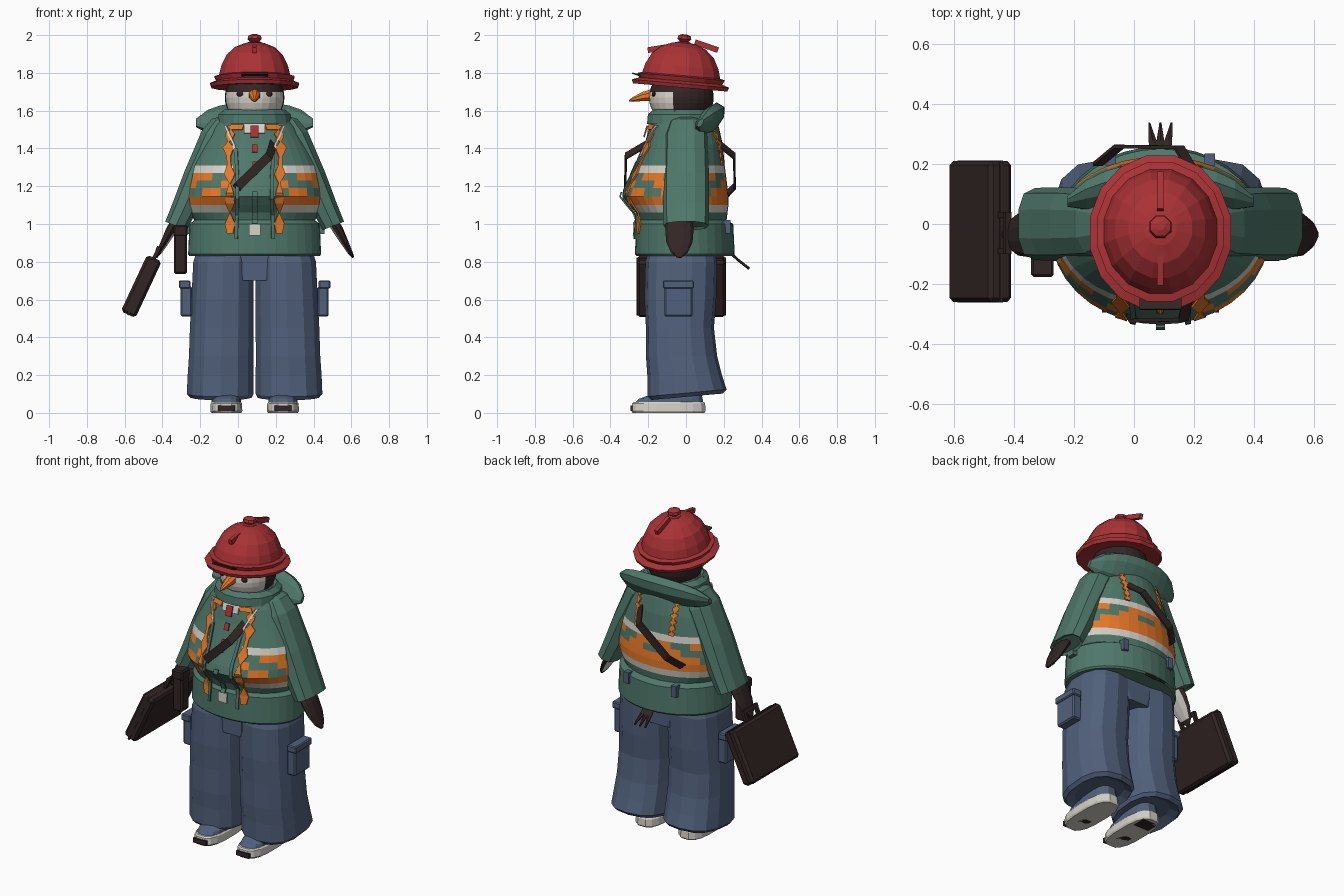
import bpy, bmesh, math
from mathutils import Vector, Matrix

if "Cube" in bpy.data.objects:
    bpy.data.objects.remove(bpy.data.objects["Cube"])

CX = 0.088  # centre line of the figure


def mat(name, rgb):
    m = bpy.data.materials.new(name)
    m.diffuse_color = (*rgb, 1)
    m.use_nodes = True
    m.node_tree.nodes["Principled BSDF"].inputs["Base Color"].default_value = m.diffuse_color
    return m


GREEN = mat("jacket green", (0.078, 0.185, 0.145))
BLUE = mat("denim blue", (0.082, 0.118, 0.2))
RED = mat("helmet red", (0.40, 0.032, 0.036))
DARK = mat("dark brown", (0.032, 0.018, 0.018))
ORANGE = mat("safety orange", (0.80, 0.19, 0.02))
WHITE = mat("off white", (0.66, 0.64, 0.57))


def finish(name, bm, mats, rule=None):
    bmesh.ops.recalc_face_normals(bm, faces=bm.faces[:])
    if rule:
        for f in bm.faces:
            f.material_index = rule(f.calc_center_median(), f.normal)
    me = bpy.data.meshes.new(name)
    bm.to_mesh(me)
    bm.free()
    for m in mats:
        me.materials.append(m)
    ob = bpy.data.objects.new(name, me)
    bpy.context.collection.objects.link(ob)
    return ob


def loft(name, rings, mats, rule=None, caps=True):
    bm = bmesh.new()
    vs = [[bm.verts.new(p) for p in r] for r in rings]
    n = len(vs[0])
    for a, b in zip(vs, vs[1:]):
        for i in range(n):
            bm.faces.new((a[i], a[(i + 1) % n], b[(i + 1) % n], b[i]))
    if caps:
        bm.faces.new(vs[0])
        bm.faces.new(vs[-1])
    return finish(name, bm, mats, rule)


def oval(c, u, v, n, p=1.0):
    """Ring round c with half axes u and v; p below 1 makes it boxier."""
    c, u, v, out = Vector(c), Vector(u), Vector(v), []
    for i in range(n):
        a = 2 * math.pi * (i + 0.5) / n
        ca, sa = math.cos(a), math.sin(a)
        out.append(c + u * math.copysign(abs(ca) ** p, ca) + v * math.copysign(abs(sa) ** p, sa))
    return out


def box(name, c, size, m, rot=(0, 0, 0), bevel=0.0):
    bm = bmesh.new()
    bmesh.ops.create_cube(bm, size=1)
    bmesh.ops.scale(bm, vec=size, verts=bm.verts)
    if bevel:
        bmesh.ops.bevel(bm, geom=bm.edges[:], offset=bevel, segments=1, affect='EDGES')
    ob = finish(name, bm, [m])
    ob.location, ob.rotation_euler = c, rot
    return ob


def ball(name, c, r, m, n=12, rule=None):
    bm = bmesh.new()
    bmesh.ops.create_uvsphere(bm, u_segments=n, v_segments=n * 2 // 3, radius=1)
    bmesh.ops.scale(bm, vec=r, verts=bm.verts)
    bmesh.ops.translate(bm, vec=c, verts=bm.verts)
    return finish(name, bm, m if isinstance(m, list) else [m], rule)


# Jacket body: height, half width, front depth, back depth
PROFILE = [(0.83, .345, .26, .25), (0.84, .352, .27, .258), (1.0, .345, .265, .25), (1.02, .32, .25, .215),
           (1.06, .345, .265, .22), (1.10, .36, .30, .225), (1.145, .365, .335, .225), (1.19, .36, .32, .22),
           (1.23, .352, .30, .215), (1.27, .345, .28, .21), (1.31, .335, .262, .205), (1.42, .28, .22, .195),
           (1.51, .225, .195, .175), (1.56, .18, .175, .15), (1.60, .14, .155, .12)]


def body_at(z):
    for a, b in zip(PROFILE, PROFILE[1:]):
        if z <= b[0]:
            t = max(0, (z - a[0]) / (b[0] - a[0]))
            return [a[i] + (b[i] - a[i]) * t for i in (1, 2, 3)]
    return PROFILE[-1][1:]


def body_y(off, z, side=-1):
    hx, yf, yb = body_at(z)
    k = math.sqrt(max(0, 1 - (off / hx) ** 2))
    return -0.03 - (yf - 0.03) * k if side < 0 else -0.03 + (yb + 0.03) * k


def jacket_rule(c, n):
    off = c.x - CX
    if abs(n.z) > 0.95 or (c.y < -0.05 and abs(off) < 0.11):
        return 0
    if 1.27 < c.z < 1.31 or 1.06 < c.z < 1.10:
        return 2
    if 1.10 < c.z < 1.27:
        patch = math.sin(31 * abs(off) + 60 * c.z) + 0.5 * math.sin(17 * c.y + 3)
        return 1 if c.z < 1.145 or patch > (-0.6 if c.z < 1.19 else 0.1) else 0
    return 0


rings = []
for z, hx, yf, yb in PROFILE:
    r = []
    for i in range(36):
        a = 2 * math.pi * i / 36
        d = yb + 0.03 if math.sin(a) > 0 else yf - 0.03
        r.append((CX + hx * math.cos(a), -0.03 + d * math.sin(a), z))
    rings.append(r)
loft("jacket_body", rings, [GREEN, ORANGE, WHITE], jacket_rule)


# Ribbons that hug the jacket, points are (offset, height)
def ribbon(name, pts, w, m, side=-1, lift=0.006, jag=0.0, steps=14):
    bm, prev = bmesh.new(), None
    for i in range(steps + 1):
        t = i / steps * (len(pts) - 1)
        k = min(int(t), len(pts) - 2)
        f = t - k
        x, z = (pts[k][j] + (pts[k + 1][j] - pts[k][j]) * f for j in (0, 1))
        h = w / 2 + (jag * math.sin(i * 2.3) if jag else 0)
        row = [bm.verts.new((CX + x + s * h, body_y(x + s * h, z, side) + side * lift, z)) for s in (-1, 1)]
        if prev:
            bm.faces.new((prev[0], prev[1], row[1], row[0]))
        prev = row
    ob = finish(name, bm, [m])
    mod = ob.modifiers.new("thickness", 'SOLIDIFY')
    mod.thickness, mod.offset = 0.008, 0
    return ob


for s in (-1, 1):
    ribbon("vest_edge", [(s * .13, .95), (s * .13, 1.2), (s * .14, 1.42), (s * .12, 1.52)], .032, ORANGE, jag=.014)
    ribbon("vest_back_edge", [(s * .12, 1.31), (s * .13, 1.5)], .025, ORANGE, side=1, jag=.01)
    ribbon("front_cord", [(s * .098, .92), (s * .09, 1.22), (s * .1, 1.4)], .018, GREEN, lift=.014)
    ribbon("white_drawstring", [(s * .10, 1.36), (s * .11, 1.42), (s * .155, 1.52)], .013, WHITE, lift=.012)
    ribbon("shoulder_tab", [(s * .10, 1.50), (s * .09, 1.525)], .07, ORANGE, lift=.01, steps=3)
ribbon("chest_white", [(0, 1.48), (0, 1.59)], .11, WHITE)
ribbon("red_tag", [(0, 1.46), (0, 1.52)], .042, RED, lift=.014)
ribbon("zip_tag", [(0, 1.26), (0, 1.33)], .025, RED, lift=.01)
ribbon("chest_tag", [(0, 1.38), (0, 1.42)], .03, RED, lift=.01)
ribbon("white_hem_tag", [(0, .94), (0, 1.0)], .06, WHITE, lift=.012)
ribbon("hem_pull", [(0, 1.0), (0, 1.17)], .03, GREEN, lift=.015)
for s in (-1, 1):
    box("hem_toggle", (CX + s * .355, -.02, .975), (.03, .05, .055), GREEN)
    box("back_buckle", (CX + s * .165, .215, .985), (.035, .04, .07), BLUE)
    # pointed collar flap
    loft("collar_flap", [[(CX + s * .06, -.185, 1.53), (CX + s * .17, -.12, 1.5), (CX + s * .17, -.06, 1.6), (CX + s * .10, -.13, 1.585)],
                         [(CX + s * .07, -.16, 1.53), (CX + s * .17, -.08, 1.5), (CX + s * .15, -.03, 1.6), (CX + s * .09, -.10, 1.585)]], [GREEN])


# Shoulder strap, front and back runs
def strap(name, pts, w=0.034, t=0.012):
    rr = []
    for x, y, z in pts:
        rr.append([(x + a * w / 2, y + b * t / 2, z - a * w / 2) for a, b in ((-1, -1), (1, -1), (1, 1), (-1, 1))])
    loft(name, rr, [DARK])


strap("front_strap", [(.19, -.19, 1.435), (.165, -.318, 1.36), (.0, -.322, 1.2), (-.01, -.30, 1.185)])
strap("back_strap", [(.2, .17, 1.43), (.15, .255, 1.36), (-.05, .258, 1.2), (-.12, .2, 1.14)])

# Hood lying behind the neck
ax, th = Vector((0, .055, .085)), Vector((0, .045, -.028))
hood = []
for i in range(11):
    t = -1 + 0.2 * i
    k = max(0.25, (1 - abs(t) ** 3) ** 0.5)
    c = (CX + .31 * t, .135 - .06 * t * t, 1.555 - .02 * t * t)
    hood.append(oval(c, ax * k * 0.95, th * k, 8, 0.8))
loft("hood", hood, [GREEN])
loft("neck_collar", [oval((CX, -.02, z), (r, 0, 0), (0, r * .95, 0), 16)
                     for z, r in ((1.53, .20), (1.58, .195), (1.605, .165), (1.59, .14))], [GREEN])

# Sleeves and flipper hands
out = Vector((.93, 0, .37))
for s in (-1, 1):
    def limb(secs, y, n, p=1.0):
        return [oval((CX + s * o, y, z), (s * out.x * t, 0, out.z * t), (0, d, 0), n, p) for o, z, t, d in secs]
    loft("sleeve", limb([(.13, 1.565, .03, .05), (.16, 1.53, .075, .09), (.20, 1.46, .09, .115), (.30, 1.25, .08, .122),
                         (.37, 1.09, .07, .122), (.417, .99, .063, .12), (.412, 1.0, .05, .10)], 0.0, 10, 0.8), [GREEN])
    loft("hand", limb([(.41, 1.02, .03, .07), (.44, .97, .03, .075), (.475, .905, .022, .07),
                       (.505, .85, .014, .045), (.522, .822, .006, .012)], -.035, 10), [DARK, WHITE],
         lambda c, n, s=s: 1 if n.x * s < -0.75 and c.z > 0.87 else 0)

# Head, eyes and beak
ball("head", (CX, -.025, 1.67), (.158, .172, .15), [DARK, WHITE], 24,
     lambda c, n: 1 if c.y < -.075 and c.z < 1.712 else 0)
for s in (-1, 1):
    ball("eye", (CX + s * .07, -.168, 1.688), (.026, .014, .016), DARK, 8)
loft("beak", [oval((CX, y, z), (w, 0, 0), (0, 0, h), 8) for y, z, w, h in
              ((-.17, 1.685, .034, .036), (-.23, 1.675, .028, .026), (-.28, 1.66, .014, .014), (-.302, 1.652, .004, .004))], [ORANGE])

# Helmet, tilted slightly back
hat = [(.14, -.005), (.232, -.012), (.24, .008), (.205, .022), (.216, .045), (.192, .052), (.18, .10),
       (.152, .158), (.108, .2), (.055, .222), (.02, .228)]
T = Matrix.Translation((CX, -.03, 1.735)) @ Matrix.Rotation(math.radians(-5), 4, 'X')
parts = [loft("helmet", [oval((0, 0, z), (r, 0, 0), (0, r * 1.1, 0), 16) for r, z in hat], [RED]),
         loft("helmet_knob", [oval((0, 0, z), (r, 0, 0), (0, r, 0), 8) for r, z in
                              ((.045, .215), (.038, .228), (.025, .232), (.04, .245), (.036, .262), (.015, .27))], [RED]),
         box("front_ridge", (0, -.135, .183), (.022, .11, .03), RED, (math.radians(14), 0, 0)),
         box("back_ridge", (0, .12, .218), (.022, .13, .03), RED, (math.radians(-14), 0, 0)),
         box("visor_trim", (0, -.23, .035), (.14, .06, .008), DARK, (math.radians(-12), 0, 0))]
for p in parts:
    p.matrix_world = T @ Matrix.LocRotScale(p.location, p.rotation_euler, None)

# Trouser legs with cargo pockets, and shoes
LEG = [(.88, .15, .15, -.19, .15), (.80, .165, .163, -.215, .165), (.6, .17, .168, -.22, .16), (.45, .174, .172, -.212, .148),
       (.3, .177, .174, -.212, .165), (.2, .18, .178, -.205, .19), (.105, .182, .18, -.205, .215),
       (.085, .178, .165, -.19, .195), (.11, .17, .12, -.15, .15)]
for s in (-1, 1):
    loft("trouser_leg", [[Vector((q.x, q.y, q.z + .09 * q.y * (z < .15))) for q in
                          oval((CX + s * o, (y0 + y1) / 2, z), (hx, 0, 0), (0, (y1 - y0) / 2, 0), 14, 0.8)]
                         for z, o, hx, y0, y1 in LEG], [BLUE])
    box("cargo_pocket", (CX + s * .362, -.04, .59), (.06, .15, .16), BLUE, bevel=.008)
    box("pocket_flap", (CX + s * .37, -.04, .68), (.062, .165, .042), BLUE, bevel=.006)
    sx = CX + s * .15

    def slab(secs):
        return [oval((sx, (a + b) / 2, z), (w, 0, 0), (0, (b - a) / 2, 0), 16, 0.7) for z, w, a, b in secs]
    loft("shoe_sole", slab([(0, .08, -.285, .10), (.01, .086, -.292, .106), (.05, .084, -.288, .104), (.058, .078, -.28, .098)]), [WHITE])
    loft("shoe_upper", slab([(.05, .079, -.275, .095), (.075, .078, -.25, .09), (.10, .07, -.18, .085), (.14, .06, -.10, .08)]), [BLUE])
    box("toe_plate", (sx, -.288, .024), (.09, .012, .03), DARK)
    box("sole_grip", (sx, .03, .003), (.11, .09, .006), DARK)
    box("sole_grip_front", (sx, -.17, .003), (.08, .06, .006), DARK)
loft("trouser_seat", [oval((CX, -.02, z), (w, 0, 0), (0, .17, 0), 16, .8) for z, w in ((.70, .2), (.78, .31), (.85, .32))], [BLUE])

# Three-pronged tail
for k in (-1, 0, 1):
    loft("tail_feather", [oval((CX + x, y, z), (w, 0, 0), (0, .004, .006), 6) for x, y, z, w in
                          ((k * .012, .2, .88, .02), (k * .026, .275, .81, .015), (k * .037, .335, .763, .004))], [DARK])

# Briefcase, handle and side pouch
tilt = (0, math.radians(25), 0)
box("briefcase", (-.512, -.025, .67), (.085, .47, .33), DARK, tilt, .014)
box("case_seam", (-.512, -.025, .67), (.012, .474, .334), DARK, tilt)
for y in (-.09, .03):
    box("handle_post", (-.432, y, .845), (.02, .02, .06), DARK, tilt)
box("handle_grip", (-.422, -.03, .87), (.022, .14, .022), DARK, tilt)
box("side_pouch", (-.305, -.135, .865), (.07, .075, .26), DARK, bevel=.01)
box("pouch_lid", (-.305, -.135, .965), (.075, .082, .06), DARK, bevel=.008)
